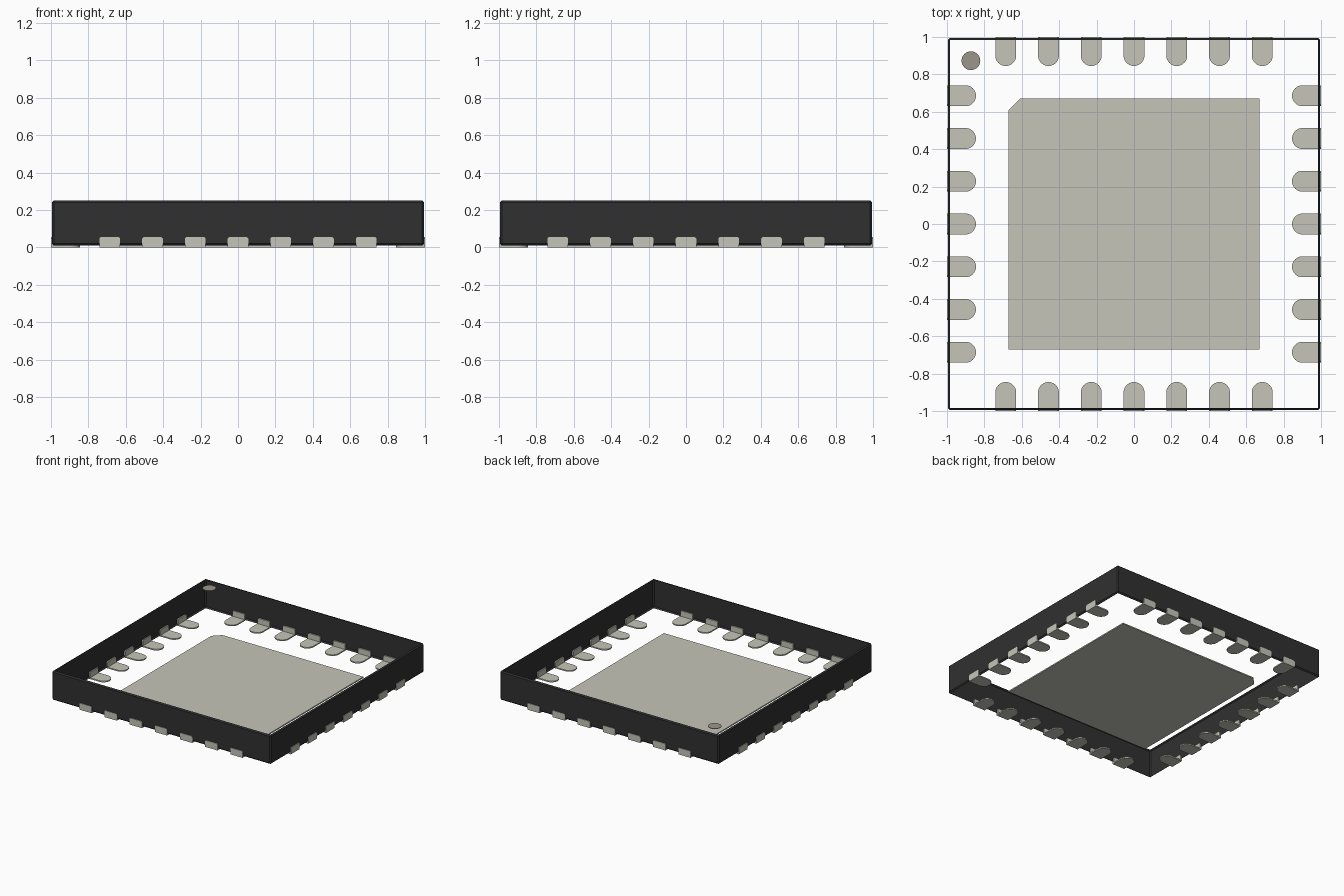
import bpy, bmesh, math
from mathutils import Matrix

cube = bpy.data.objects.get("Cube")
if cube:
    bpy.data.objects.remove(cube, do_unlink=True)


def material(name, rgb):
    m = bpy.data.materials.new(name)
    m.use_nodes = True
    m.diffuse_color = (*rgb, 1)
    m.node_tree.nodes["Principled BSDF"].inputs["Base Color"].default_value = (*rgb, 1)
    return m


BLACK = material("black_plastic", (0.03, 0.03, 0.03))
METAL = material("tinned_metal", (0.56, 0.56, 0.49))
MARK = material("grey_mark", (0.33, 0.3, 0.26))


def finish(name, bm, mat):
    bmesh.ops.recalc_face_normals(bm, faces=bm.faces)
    mesh = bpy.data.meshes.new(name)
    bm.to_mesh(mesh)
    bm.free()
    mesh.materials.append(mat)
    obj = bpy.data.objects.new(name, mesh)
    bpy.context.collection.objects.link(obj)
    return obj


def prism(bm, points, direction):
    """Extrude a closed outline of 3D points along a direction."""
    face = bm.faces.new([bm.verts.new(p) for p in points])
    geom = bmesh.ops.extrude_face_region(bm, geom=[face], use_keep_orig=True)["geom"]
    verts = [v for v in geom if isinstance(v, bmesh.types.BMVert)]
    bmesh.ops.translate(bm, verts=verts, vec=direction)


# Package wall: bevelled box, open at the top and bottom
bm = bmesh.new()
bmesh.ops.create_cube(bm, size=1)
bmesh.ops.scale(bm, vec=(1.99, 1.99, 0.24), verts=bm.verts)
bmesh.ops.translate(bm, vec=(0, 0, 0.13), verts=bm.verts)
bmesh.ops.bevel(bm, geom=bm.edges[:], offset=0.01, segments=1, affect='EDGES')
bm.normal_update()
caps = [f for f in bm.faces if abs(f.normal.z) > 0.99]
bmesh.ops.delete(bm, geom=caps, context='FACES')
finish("package_wall", bm, BLACK)

# Contact: flat tongue with a round inner end, and an upright outer plate
HALF, INNER, OUTER = 0.056, 0.845, 1.0
PITCH, THICK, HEIGHT, CUT = 0.2286, 0.01, 0.055, 0.008


def contact_mesh():
    bm = bmesh.new()
    arc = [(INNER + HALF - HALF * math.sin(a), HALF * math.cos(a), 0)
           for a in (math.pi * i / 16 for i in range(17))]
    prism(bm, [(OUTER, HALF, 0)] + arc + [(OUTER, -HALF, 0)], (0, 0, THICK))
    low, high = 0.002, HEIGHT
    plate = [(-HALF, low), (HALF, low), (HALF, high - CUT), (HALF - CUT, high),
             (CUT - HALF, high), (-HALF, high - CUT)]
    prism(bm, [(OUTER, y, z) for y, z in plate], (-0.015, 0, 0))
    return bm


for side, turn in (("left", 0), ("back", 1), ("right", 2), ("front", 3)):
    for i in range(7):
        bm = contact_mesh()
        bmesh.ops.translate(bm, vec=(0, (i - 3) * PITCH, 0), verts=bm.verts)
        bmesh.ops.transform(bm, matrix=Matrix.Rotation(turn * math.pi / 2, 4, 'Z'),
                            verts=bm.verts)
        finish(f"{side}_contact_{i + 1}", bm, METAL)

# Central pad with one clipped corner
P, C = 0.67, 0.06
bm = bmesh.new()
prism(bm, [(-P, -P, 0), (P, -P, 0), (P, P, 0), (C - P, P, 0), (-P, P - C, 0)],
      (0, 0, THICK))
finish("central_pad", bm, METAL)

# Round orientation mark level with the top
bm = bmesh.new()
bmesh.ops.create_cone(bm, cap_ends=True, segments=32, radius1=0.05, radius2=0.05,
                      depth=0.004, matrix=Matrix.Translation((-0.872, 0.873, 0.248)))
finish("orientation_mark", bm, MARK)
